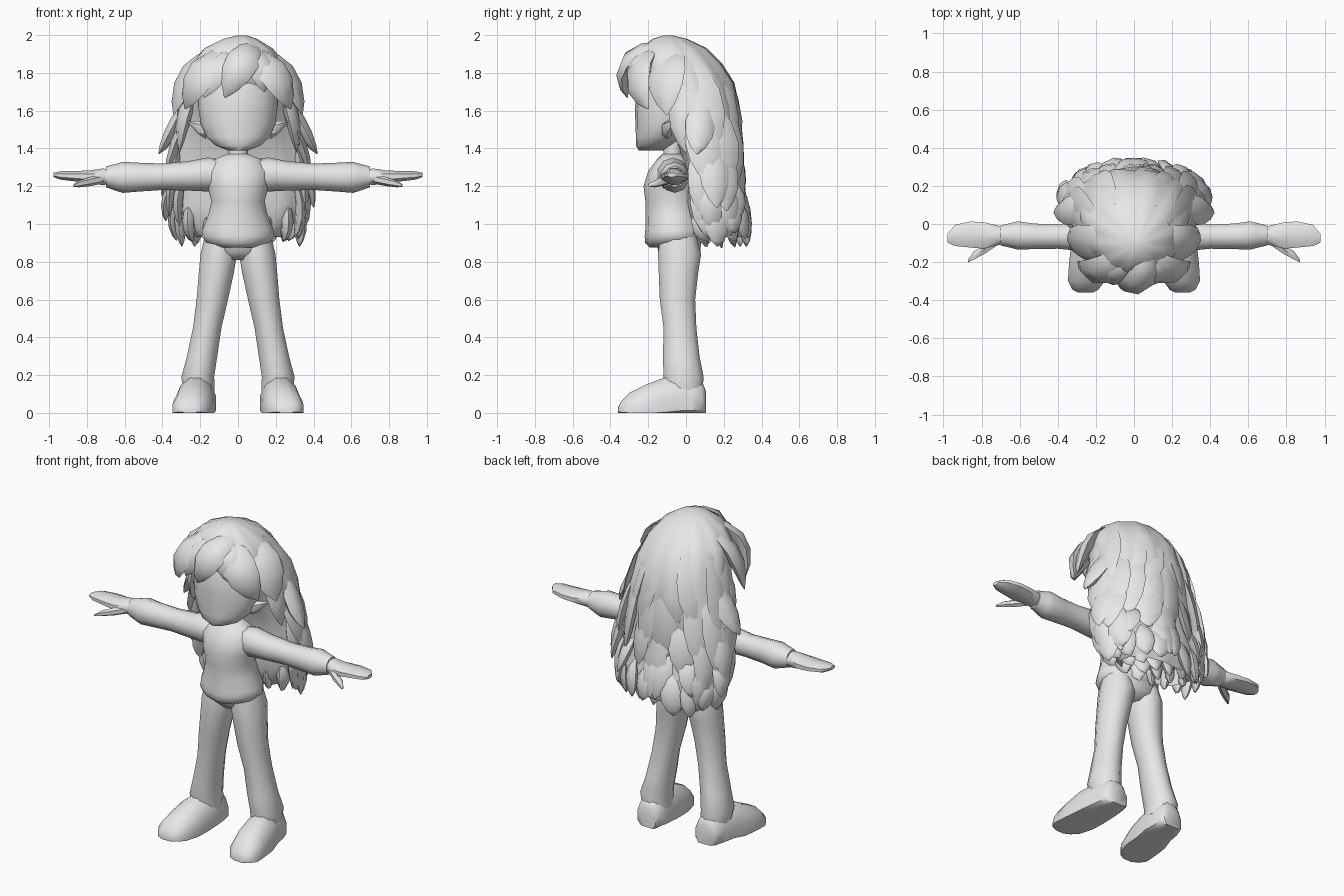
import bpy, bmesh, math, random
from mathutils import Vector

random.seed(4)
grey = bpy.data.materials.new("plain light grey")
grey.diffuse_color = (0.8, 0.8, 0.8, 1)


def finish(name, bm, mirror=False, angle=50):
    bmesh.ops.recalc_face_normals(bm, faces=bm.faces[:])
    me = bpy.data.meshes.new(name)
    bm.to_mesh(me)
    bm.free()
    me.materials.append(grey)
    ob = bpy.data.objects.new(name, me)
    bpy.context.collection.objects.link(ob)
    if mirror:
        ob.modifiers.new("mirror", 'MIRROR')
    bpy.ops.object.select_all(action='DESELECT')
    ob.select_set(True)
    bpy.context.view_layer.objects.active = ob
    bpy.ops.object.shade_smooth_by_angle(angle=math.radians(angle))
    return ob


def skin(bm, rings):
    """Bridge a list of vertex-position rings and cap both ends."""
    vs = [[bm.verts.new(p) for p in r] for r in rings]
    n = len(vs[0])
    for a, b in zip(vs, vs[1:]):
        for i in range(n):
            bm.faces.new((a[i], a[(i + 1) % n], b[(i + 1) % n], b[i]))
    bm.faces.new(vs[0])
    bm.faces.new(vs[-1])


def tube(name, axis, rings, n=12, mirror=False, floor=False, wave=0):
    """Loft ellipses (centre x, y, z, radius a, radius b) set square to an axis."""
    u, v = {'x': ((0, 1, 0), (0, 0, 1)), 'y': ((1, 0, 0), (0, 0, 1)),
            'z': ((1, 0, 0), (0, 1, 0))}[axis]
    u, v = Vector(u), Vector(v)
    out = []
    for x, y, z, a, b in rings:
        ring = []
        for i in range(n):
            t = math.tau * (i + 0.5) / n
            k = 1 + wave * math.sin(11 * t + 4 * z)
            p = Vector((x, y, z)) + u * a * k * math.cos(t) + v * b * k * math.sin(t)
            if floor:
                p.z = max(p.z, 0.0)
            ring.append(p)
        out.append(ring)
    bm = bmesh.new()
    skin(bm, out)
    return finish(name, bm, mirror)


# Body: shirt with flared hem, hips, neck
tube("shirt", 'z', [(0, -.08, .875, .1, .11), (0, -.068, .9, .17, .148), (0, -.062, .935, .198, .157),
                    (0, -.06, .97, .193, .155), (0, -.07, 1.05, .16, .145), (0, -.075, 1.12, .145, .14),
                    (0, -.08, 1.2, .165, .145), (0, -.075, 1.28, .175, .125), (0, -.07, 1.34, .13, .085),
                    (0, -.07, 1.37, .06, .055)], 14)
tube("hips", 'z', [(0, -.04, .81, .06, .07), (0, -.035, .85, .17, .115), (0, -.04, .92, .185, .125)])
tube("neck", 'z', [(0, -.07, 1.32, .055, .05), (0, -.07, 1.46, .055, .05)], 10)

# Head: upright face with a flat chin
tube("head", 'z', [(0, -.185, 1.39, .055, .065), (0, -.17, 1.415, .12, .095), (0, -.14, 1.46, .17, .125),
                   (0, -.11, 1.53, .2, .158), (0, -.09, 1.61, .212, .18), (0, -.08, 1.7, .21, .185),
                   (0, -.07, 1.8, .18, .16)], 18)
tube("ear", 'x', [(.17, -.1, 1.49, .03, .04), (.21, -.1, 1.51, .03, .035), (.265, -.07, 1.54, .004, .004)],
     6, True)

# Limbs
tube("leg", 'z', [(.205, -.01, .1, .085, .1), (.213, -.013, .19, .09, .11), (.19, -.025, .3, .083, .1),
                  (.163, -.032, .45, .078, .09), (.136, -.045, .6, .086, .097), (.115, -.04, .74, .096, .108),
                  (.102, -.034, .84, .1, .118), (.1, -.04, .93, .08, .1)], 12, True)
tube("shoe", 'y', [(.2, .105, .05, .06, .07), (.205, .085, .05, .08, .12), (.21, .03, .05, .092, .145),
                   (.213, -.04, .05, .1, .15), (.228, -.12, .04, .107, .15), (.235, -.21, .03, .11, .125),
                   (.25, -.3, .02, .1, .09), (.255, -.345, .015, .07, .045), (.255, -.36, .01, .04, .02)],
     12, True, True)
tube("arm", 'x', [(.08, -.07, 1.26, .08, .08), (.16, -.07, 1.262, .085, .09), (.26, -.07, 1.255, .078, .078),
                  (.4, -.065, 1.25, .068, .07), (.52, -.065, 1.248, .07, .076), (.61, -.06, 1.247, .078, .082),
                  (.64, -.06, 1.247, .07, .073), (.7, -.06, 1.25, .055, .055)], 10, True)
tube("hand", 'x', [(.66, -.06, 1.25, .04, .042), (.72, -.06, 1.25, .058, .047), (.79, -.06, 1.25, .075, .036),
                   (.86, -.055, 1.253, .074, .03), (.94, -.06, 1.257, .06, .024), (.978, -.075, 1.26, .025, .012)],
     8, True)
tube("thumb", 'x', [(.71, -.08, 1.24, .03, .025), (.78, -.13, 1.225, .028, .024), (.84, -.165, 1.212, .025, .018),
                    (.872, -.195, 1.203, .008, .006)], 6, True)

# Hair mass: crown widening into long hair behind the back, hollow underneath
HAIR = [(0, .17, .93, .22, .12), (0, .17, 1.0, .31, .15), (0, .15, 1.1, .36, .15), (0, .13, 1.25, .36, .128),
        (0, .12, 1.4, .355, .15), (0, .1, 1.5, .33, .185), (0, .065, 1.62, .295, .22), (0, .0, 1.75, .28, .255),
        (0, -.04, 1.85, .245, .23), (0, -.065, 1.93, .18, .175), (.01, -.085, 1.98, .09, .09),
        (.02, -.095, 1.998, .025, .025)]
tube("hair_mass", 'z', [(0, .17, 1.04, .16, .06)] + HAIR, 44, wave=.025)


def on_hair(angle, z, scale=1.0):
    """Point on the hair mass at an angle and height."""
    for a, b in zip(HAIR, HAIR[1:]):
        if a[2] <= z <= b[2]:
            f = (z - a[2]) / (b[2] - a[2])
            cy, rx, ry = (a[k] + (b[k] - a[k]) * f for k in (1, 3, 4))
            return Vector((rx * scale * math.cos(angle), cy + ry * scale * math.sin(angle), z))


def lock(bm, p0, p1, p2, width, thick):
    """Pointed lock of hair along a curve, flattened against the head."""
    p0, p1, p2 = Vector(p0), Vector(p1), Vector(p2)
    rings = []
    for t, k in ((0, .35), (.2, .8), (.45, 1), (.68, .9), (.88, .52), (1, .06)):
        c = p0 * (1 - t) ** 2 + p1 * 2 * t * (1 - t) + p2 * t * t
        d = ((p1 - p0) * (1 - t) + (p2 - p1) * t).normalized()
        o = c - Vector((0, .05, min(c.z, 1.65)))
        o = (o - d * o.dot(d)).normalized()
        s = d.cross(o)
        rings.append([c + s * width * k * math.cos(math.tau * i / 6) + o * thick * k * math.sin(math.tau * i / 6)
                      for i in range(6)])
    skin(bm, rings)


# Layered locks, long and flat above, short and flared below: count, top, tip, width, bulge, flare
bm = bmesh.new()
for count, top, tip, width, bulge, flare in ((8, 1.9, 1.44, .1, 1.02, 1.0), (8, 1.62, 1.2, .1, 1.0, 1.06),
                                             (9, 1.42, 1.1, .085, 1.04, 1.12), (10, 1.25, 1.0, .075, 1.08, 1.17),
                                             (10, 1.13, .93, .065, 1.06, 1.2)):
    spread = 12 if top > 1.5 else 22
    for i in range(count):
        a = math.radians(-spread + (180 + 2 * spread) * (i + random.uniform(-.25, .25)) / (count - 1))
        z = tip + random.uniform(-.05, .06)
        b = a + random.uniform(-.12, .12)
        end = on_hair(b, max(z, .97), flare)
        end.z = max(z - .03, .88)
        lock(bm, on_hair(a, top, .9), on_hair((a + b) / 2, (top + z) / 2, bulge), end,
             width * random.uniform(.85, 1.15), .03)
# Inner fringe of locks hanging below the mass
for row, y in enumerate((.08, .16, .23)):
    for i in range(6):
        x = -.25 + .1 * i + (.03 if row == 1 else 0)
        lock(bm, (x, y + .02, 1.12), (x * 1.1, y - .01, 1.0), (x * .95, y + .03, .87 + abs(x) * .15), .06, .035)
finish("hair_locks", bm, angle=60)

# Fringe: paired sweeps over the forehead, temple strands and a centre curl
bm = bmesh.new()
for s in (-1, 1):
    lock(bm, (s * .04, -.15, 1.92), (s * .22, -.33, 1.83), (s * .28, -.2, 1.61), .1, .045)
    lock(bm, (s * .12, -.07, 1.9), (s * .28, -.12, 1.84), (s * .34, -.1, 1.58), .11, .04)
    lock(bm, (s * .22, -.02, 1.75), (s * .3, -.04, 1.6), (s * .31, .0, 1.38), .07, .035)
    lock(bm, (s * .24, .1, 1.68), (s * .33, .07, 1.52), (s * .42, .06, 1.37), .08, .04)
lock(bm, (.09, -.14, 1.94), (.03, -.39, 1.9), (-.07, -.31, 1.67), .09, .045)
lock(bm, (.0, -.17, 1.91), (-.1, -.31, 1.87), (-.18, -.27, 1.67), .08, .04)
lock(bm, (.08, -.18, 1.91), (.13, -.31, 1.87), (.14, -.27, 1.7), .08, .035)
finish("hair_fringe", bm, angle=60)
